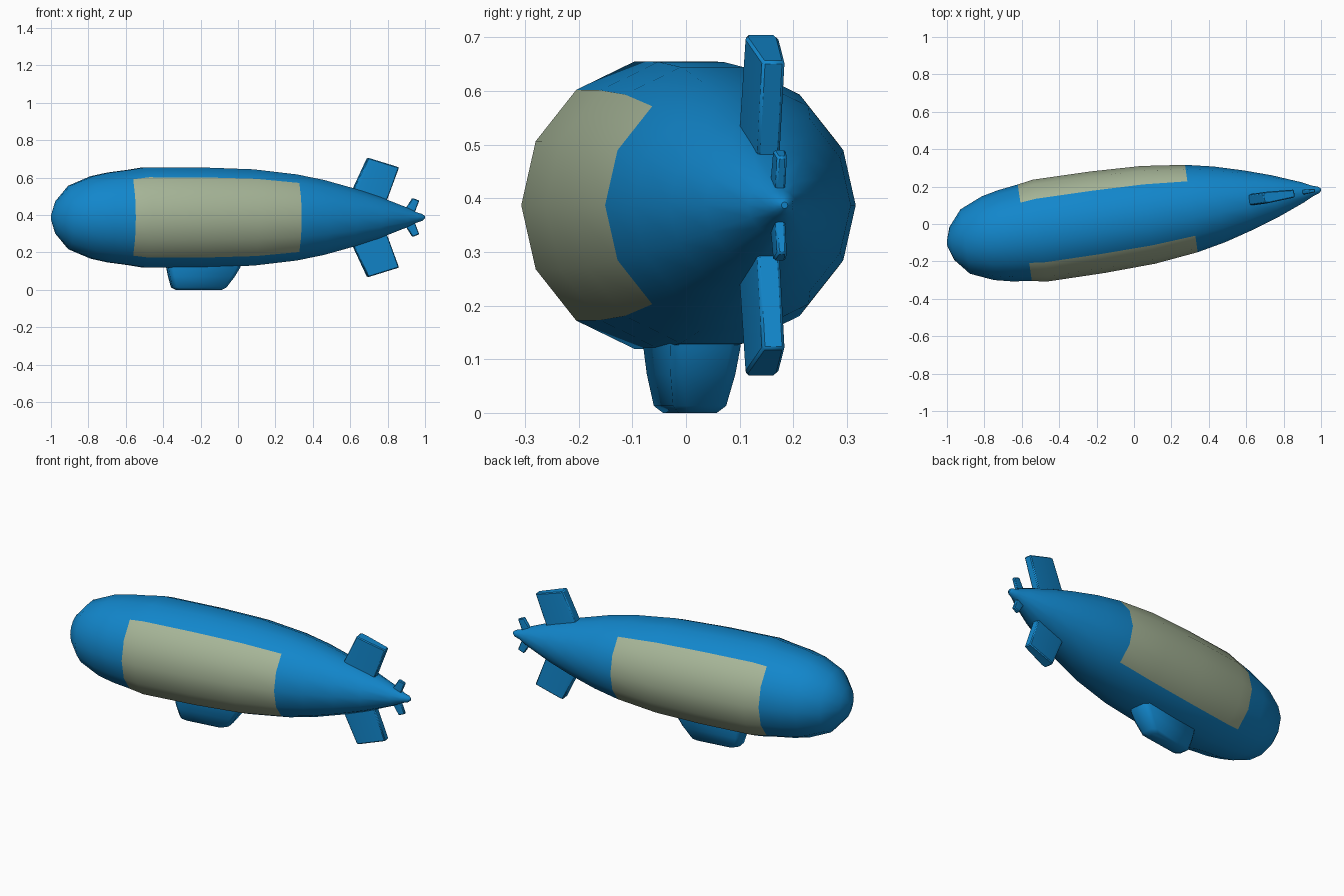
import bpy, bmesh, math
from mathutils import Matrix, Vector

if "Cube" in bpy.data.objects:
    bpy.data.objects.remove(bpy.data.objects["Cube"])

# Everything is built along local x, then yawed and lifted into place
PLACE = Matrix.Translation((0, 0.038, 0.387)) @ Matrix.Rotation(math.radians(8.3), 4, 'Z')


def material(name, rgb):
    m = bpy.data.materials.new(name)
    m.diffuse_color = (*rgb, 1)
    m.use_nodes = True
    m.node_tree.nodes["Principled BSDF"].inputs["Base Color"].default_value = m.diffuse_color
    return m


BLUE = material("blue", (0.006, 0.24, 0.60))
PANEL = material("panel_green", (0.38, 0.46, 0.31))


def loft(name, rings, angle=35, bevel=0, panel=None):
    """Skin a list of closed point rings and cap both ends."""
    bm = bmesh.new()
    loops = [[bm.verts.new(p) for p in ring] for ring in rings]
    n = len(loops[0])
    for i, (a, b) in enumerate(zip(loops, loops[1:])):
        for k in range(n):
            f = bm.faces.new((a[k], a[(k + 1) % n], b[(k + 1) % n], b[k]))
            if panel and panel(i, k):
                f.material_index = 1
    bm.faces.new(loops[0])
    bm.faces.new(loops[-1])
    bmesh.ops.recalc_face_normals(bm, faces=bm.faces)
    me = bpy.data.meshes.new(name)
    bm.to_mesh(me)
    bm.free()
    me.materials.append(BLUE)
    me.materials.append(PANEL)
    ob = bpy.data.objects.new(name, me)
    bpy.context.collection.objects.link(ob)
    ob.matrix_world = PLACE
    if bevel:
        mod = ob.modifiers.new("soft_edges", 'BEVEL')
        mod.width = bevel
        mod.segments = 1
    bpy.ops.object.select_all(action='DESELECT')
    ob.select_set(True)
    bpy.context.view_layer.objects.active = ob
    bpy.ops.object.shade_smooth_by_angle(angle=math.radians(angle))
    return ob


# Hull: 14-sided lathe with coloured side panels
SIDES = 14
profile = [(-1.01, 0.012), (-0.985, 0.088), (-0.912, 0.174), (-0.79, 0.226), (-0.70, 0.246),
           (-0.59, 0.261), (-0.505, 0.275), (-0.2, 0.274), (0.075, 0.264), (0.31, 0.236),
           (0.46, 0.205), (0.62, 0.160), (0.76, 0.114), (0.91, 0.055), (0.965, 0.028),
           (0.997, 0.018), (1.01, 0.006)]
hull_rings = [[(x, r * math.cos(math.tau * k / SIDES), r * math.sin(math.tau * k / SIDES))
               for k in range(SIDES)] for x, r in profile]
loft("hull", hull_rings, 40,
     panel=lambda i, k: 5 <= i <= 8 and k in (0, 1, 12, 13, 5, 6, 7, 8))


# Blade shapes shared by fins and propeller: (front, rear) edge at root and tip
def blade(name, root, tip, half_front, half_rear, side, bevel):
    rings = []
    for (front, rear) in (root, tip):
        f, r = Vector(front), Vector(rear)
        row = []
        for s in (1, -1):
            pts = [(0, half_front * 0.85), (0.12, half_front), (1, half_rear)]
            for t, h in (pts if s == 1 else pts[::-1]):
                p = f.lerp(r, t)
                row.append((p.x, s * h, side * p.y))
        rings.append(row)
    loft(name, rings, 35, bevel)


for label, side in (("upper", 1), ("lower", -1)):
    blade(label + "_fin", ((0.602, 0.11), (0.785, 0.045)), ((0.70, 0.319), (0.868, 0.268)),
          0.031, 0.021, side, 0.005)
    blade(label + "_propeller_blade", ((0.888, 0.018), (0.945, 0.004)),
          ((0.942, 0.104), (0.979, 0.09)), 0.012, 0.009, side, 0.004)

# Gondola: chamfered rectangles stacked downwards (height, front, rear, half width)
levels = [(-0.19, -0.385, 0.03, 0.066), (-0.267, -0.382, 0.006, 0.066),
          (-0.315, -0.373, -0.022, 0.061), (-0.374, -0.358, -0.066, 0.050),
          (-0.387, -0.335, -0.09, 0.036)]
gondola_rings = []
for z, x0, x1, w in levels:
    c = 0.022
    gondola_rings.append([(x0 + c, -w, z), (x1 - c, -w, z), (x1, -w + c, z), (x1, w - c, z),
                          (x1 - c, w, z), (x0 + c, w, z), (x0, w - c, z), (x0, -w + c, z)])
loft("gondola", gondola_rings, 50)
